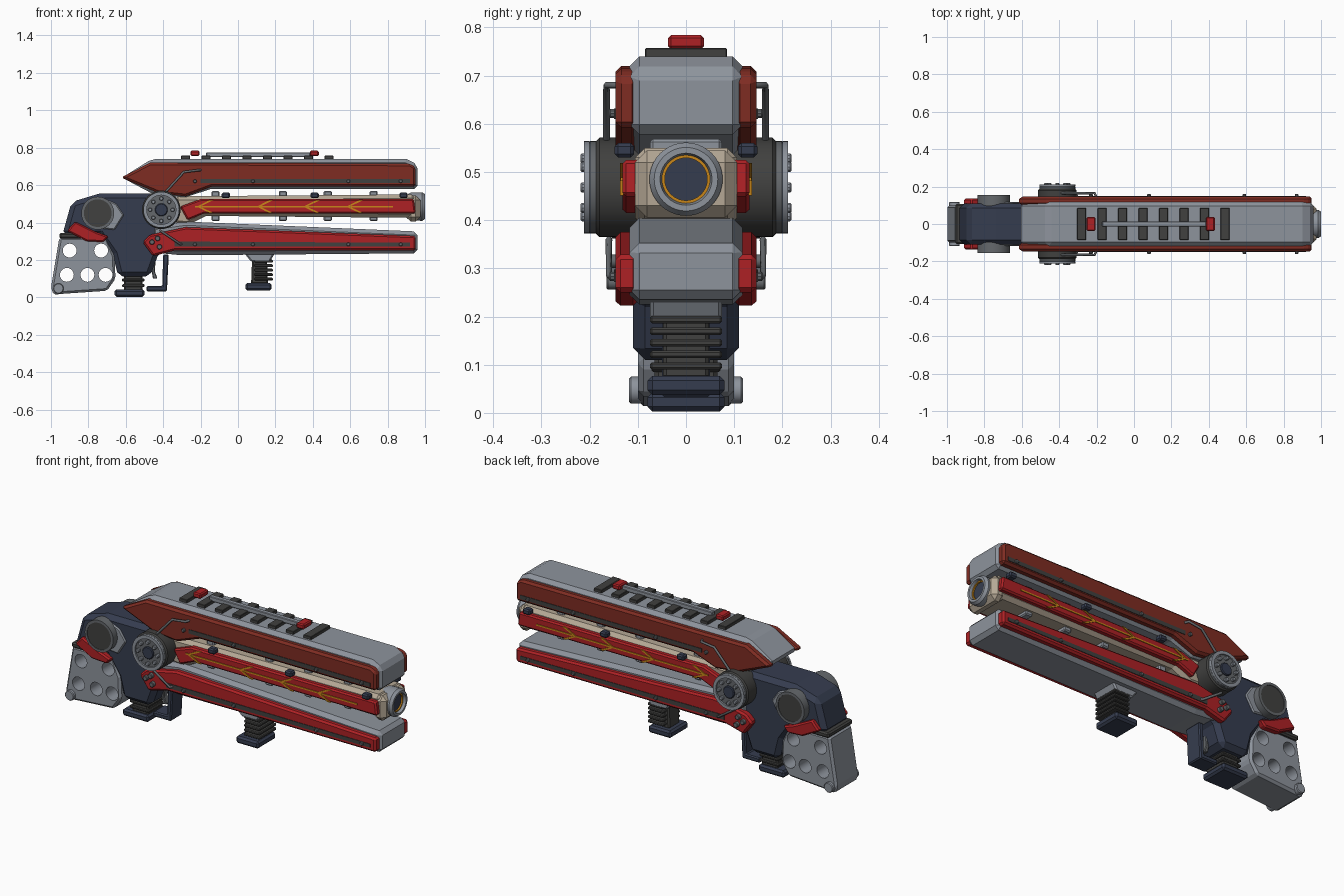
import bpy, bmesh, math
from mathutils import Matrix, Vector

cube = bpy.data.objects.get("Cube")
if cube:
    bpy.data.objects.remove(cube, do_unlink=True)


def material(name, r, g, b):
    m = bpy.data.materials.new(name)
    m.use_nodes = True
    m.diffuse_color = (r, g, b, 1)
    m.node_tree.nodes["Principled BSDF"].inputs["Base Color"].default_value = (r, g, b, 1)
    return m


GREY = material("body grey", 0.27, 0.295, 0.335)
STEEL = material("dark steel", 0.13, 0.14, 0.15)
BLACK = material("charcoal", 0.052, 0.052, 0.05)
NAVY = material("navy", 0.036, 0.046, 0.078)
RED = material("bright red", 0.42, 0.015, 0.018)
RUST = material("rust red", 0.21, 0.025, 0.016)
BEIGE = material("beige", 0.46, 0.39, 0.3)
AMBER = material("amber", 0.58, 0.24, 0.01)


def finish(name, bm, mat, bevel=0.0, smooth=False):
    bmesh.ops.recalc_face_normals(bm, faces=bm.faces)
    mesh = bpy.data.meshes.new(name)
    bm.to_mesh(mesh)
    bm.free()
    mesh.materials.append(mat)
    ob = bpy.data.objects.new(name, mesh)
    bpy.context.collection.objects.link(ob)
    if bevel:
        mod = ob.modifiers.new("chamfer", "BEVEL")
        mod.width = bevel
        mod.segments = 1
        mod.limit_method = "ANGLE"
    if smooth:
        bpy.ops.object.select_all(action="DESELECT")
        ob.select_set(True)
        bpy.context.view_layer.objects.active = ob
        bpy.ops.object.shade_smooth_by_angle(angle=math.radians(35))
    return ob


def prism(name, pts, y0, y1, mat, bevel=0.0):
    """Side outline in x and z, extruded from y0 to y1."""
    bm = bmesh.new()
    face = bm.faces.new([bm.verts.new((x, y0, z)) for x, z in pts])
    ext = bmesh.ops.extrude_face_region(bm, geom=[face])
    verts = [v for v in ext["geom"] if isinstance(v, bmesh.types.BMVert)]
    bmesh.ops.translate(bm, verts=verts, vec=(0, y1 - y0, 0))
    return finish(name, bm, mat, bevel)


def box(name, x0, x1, y0, y1, z0, z1, mat, bevel=0.0):
    return prism(name, [(x0, z0), (x1, z0), (x1, z1), (x0, z1)], y0, y1, mat, bevel)


def lathe(name, profile, direction, origin, mat, steps=40):
    """Turn (radius, distance) points around an axis through origin."""
    bm = bmesh.new()
    verts = [bm.verts.new((r, 0, t)) for r, t in profile]
    edges = [bm.edges.new((a, b)) for a, b in zip(verts, verts[1:])]
    bmesh.ops.spin(bm, geom=verts + edges, cent=(0, 0, 0), axis=(0, 0, 1),
                   angle=math.tau, steps=steps)
    bmesh.ops.remove_doubles(bm, verts=bm.verts, dist=0.0001)
    turn = Vector((0, 0, 1)).rotation_difference(Vector(direction)).to_matrix().to_4x4()
    bm.transform(Matrix.Translation(origin) @ turn)
    return finish(name, bm, mat, smooth=True)


def disc(name, x, z, r, y0, y1, s, mat, rim=0.004, steps=40):
    lathe(name, [(0, y0), (r, y0), (r, y1 - rim), (r - rim, y1), (0, y1)],
          (0, s, 0), (x, 0, z), mat, steps)


def rod(name, points, r, mat):
    curve = bpy.data.curves.new(name, "CURVE")
    curve.dimensions = "3D"
    curve.bevel_depth = r
    curve.bevel_resolution = 1
    curve.use_fill_caps = True
    sp = curve.splines.new("POLY")
    sp.points.add(len(points) - 1)
    for p, co in zip(sp.points, points):
        p.co = (*co, 1)
    curve.materials.append(mat)
    bpy.context.collection.objects.link(bpy.data.objects.new(name, curve))


# Upper and lower shrouds
prism("upper_shroud", [(-.62, .64), (-.46, .74), (.9, .74), (.96, .71), (.96, .578),
      (-.15, .578), (-.28, .535), (-.45, .55)], -.117, .117, GREY, .02)
prism("lower_shroud", [(-.46, .24), (-.3, .225), (.96, .235), (.96, .352),
      (-.28, .405), (-.46, .38)], -.117, .117, GREY, .02)

# Receiver with pistol grip
prism("receiver", [(-.94, .33), (-.89, .51), (-.74, .555), (-.34, .555), (-.34, .3),
      (-.43, .22), (-.47, .11), (-.64, .11), (-.67, .23), (-.74, .33)],
      -.11, .11, NAVY, .025)
box("grip_core", -.61, -.51, -.065, .065, .035, .125, BLACK, .008)
for i in range(2):
    box("grip_rib", -.62, -.5, -.072, .072, .055 + i * .03, .07 + i * .03, BLACK, .004)
box("grip_foot", -.66, -.5, -.08, .08, .003, .042, NAVY, .01)
prism("trigger_guard", [(-.49, .032), (-.38, .032), (-.37, .23), (-.4, .23),
      (-.405, .06), (-.49, .06)], -.05, .05, NAVY, .006)
prism("trigger", [(-.47, .2), (-.44, .2), (-.445, .14), (-.43, .1), (-.455, .1)],
      -.018, .018, STEEL, .004)

# Pierced stock
stock = prism("stock", [(-.955, .32), (-1, .05), (-.985, .012), (-.95, .018),
              (-.7, .035), (-.655, .1), (-.66, .22), (-.7, .32)], -.1, .1, GREY, .012)
for x, z in [(-.9, .25), (-.732, .25), (-.915, .12), (-.805, .12), (-.708, .12)]:
    cutter = lathe("hole_cutter", [(0, -.3), (.037, -.3), (.037, .3), (0, .3)],
                   (0, 1, 0), (x, 0, z), GREY, 24)
    cutter.hide_render = True
    mod = stock.modifiers.new("hole", "BOOLEAN")
    mod.operation = "DIFFERENCE"
    mod.solver = "EXACT"
    mod.object = cutter
graph = bpy.context.evaluated_depsgraph_get()
cut_mesh = bpy.data.meshes.new_from_object(stock.evaluated_get(graph))
stock.modifiers.clear()
stock.data = cut_mesh
for ob in [o for o in bpy.data.objects if o.name.startswith("hole_cutter")]:
    bpy.data.objects.remove(ob, do_unlink=True)
box("stock_gasket", -.955, -.72, -.108, .108, .315, .345, BLACK, .008)

# Barrel housing, clamps and muzzle
prism("barrel_housing", [(-.34, .54), (.95, .55), (.95, .425), (-.17, .435), (-.27, .385),
      (-.34, .39)], -.106, .106, BEIGE, .02)
for x in (-.12, .24, .48, .725):
    box("barrel_clamp", x - .022, x + .022, -.075, .075, .408, .568, GREY, .006)
box("muzzle_block", .9, .975, -.106, .106, .405, .545, BEIGE, .025)
lathe("muzzle_ring", [(.06, .9), (.074, .92), (.076, .985), (.066, 1), (.054, 1), (.05, .985),
      (.05, .97)], (1, 0, 0), (0, 0, .485), GREY)
lathe("muzzle_glow", [(.051, .975), (.051, .985), (.044, .985), (.044, .975)],
      (1, 0, 0), (0, 0, .485), AMBER)
lathe("muzzle_bore", [(.052, .977), (0, .977)], (1, 0, 0), (0, 0, .485), NAVY)

# Fore grip
prism("fore_grip_mount", [(.03, .24), (.2, .24), (.17, .19), (.07, .19)], -.075, .075, GREY, .008)
prism("fore_grip_core", [(.075, .2), (.155, .2), (.16, .07), (.07, .07)], -.048, .048, BLACK, .008)
for i in range(5):
    z = .09 + i * .024
    box("fore_grip_rib", .088, .186, -.075, .075, z, z + .015, BLACK, .004)
box("fore_grip_foot", .04, .18, -.08, .08, .037, .077, NAVY, .01)

# Top rail
for i in range(8):
    x = -.28 + i * .1095
    box("rail_slat", x - .024, x + .024, -.085, .085, .735, .757, BLACK, .002)
box("rail_bar", -.17, .385, -.013, .013, .75, .775, GREY, .003)
for x in (-.23, .408):
    box("rail_sight", x - .024, x + .024, -.037, .037, .755, .784, RED, .006)

# Paired side parts
UPPER = [(-.625, .64), (-.47, .72), (.92, .715), (.95, .695), (.95, .592),
         (-.14, .592), (-.28, .54), (-.42, .555)]
LOWER = [(-.51, .295), (-.455, .22), (-.34, .25), (.95, .25), (.95, .328),
         (-.28, .375), (-.47, .335)]
STRIP = [(-.31, .485), (-.2, .525), (.94, .525), (.95, .449), (-.18, .449), (-.27, .412)]
for s in (1, -1):
    prism("upper_panel", UPPER, s * .1, s * .146, RUST, .012)
    prism("lower_panel", LOWER, s * .1, s * .146, RED, .01)
    prism("barrel_strip", STRIP, s * .09, s * .132, RED, .008)
    box("upper_slot", -.2, .92, s * .14, s * .149, .61, .632, BLACK)
    prism("lower_slot", [(-.34, .272), (.92, .272), (.92, .292), (-.34, .298)],
          s * .14, s * .149, BLACK)

    # Bolts along the panels
    for x in (-.23, .08, .59, .87):
        disc("upper_bolt", x, .621, .01, .14, .16, s, STEEL, .003, 10)
        disc("lower_bolt", x, .283, .01, .14, .16, s, STEEL, .003, 10)
    for x, z in ((-.46, .295), (-.42, .27), (-.43, .315)):
        disc("joint_bolt", x, z, .014, .14, .165, s, STEEL, .003, 12)

    # Painted arrows and clips on the barrel
    box("arrow_line", -.23, .83, s * .13, s * .136, .481, .489, AMBER)
    for x in (-.22, .1, .35, .58):
        for d in (1, -1):
            prism("arrow_head", [(x, .485), (x + .018, .485), (x + .088, .485 + d * .034),
                  (x + .066, .485 + d * .034)], s * .13, s * .137, AMBER)
    for x in (-.065, .41, .885):
        box("barrel_clip", x - .022, x + .022, s * .108, s * .148, .53, .56, NAVY, .007)

    # Side wheel
    disc("wheel_tyre", -.41, .468, .103, .09, .19, s, BLACK, .01)
    disc("wheel_plate", -.41, .468, .096, .185, .203, s, STEEL)
    lathe("wheel_rim", [(.096, .2), (.096, .212), (.078, .212), (.078, .2)],
          (0, s, 0), (-.41, 0, .468), GREY)
    disc("wheel_hub", -.41, .468, .034, .2, .212, s, NAVY)
    for i in range(8):
        a = math.tau * i / 8
        disc("wheel_bolt", -.41 + .06 * math.cos(a), .468 + .06 * math.sin(a),
             .011, .2, .219, s, GREY, .003, 10)

    # Rods beside the wheel
    rod("upper_rod", [(-.39, s * .165, .56), (-.29, s * .165, .67), (-.21, s * .165, .68),
        (-.2, s * .14, .68)], .007, STEEL)
    rod("lower_rod", [(-.42, s * .16, .36), (-.31, s * .16, .285), (-.3, s * .14, .285)], .007, STEEL)

    # Rear pivot, bracket, fin and stock pin
    disc("rear_pivot", -.75, .45, .087, .09, .152, s, BLACK, .008)
    lathe("rear_pivot_ring", [(.088, .1), (.088, .155), (.074, .155), (.074, .148)],
          (0, s, 0), (-.75, 0, .45), STEEL)
    prism("rear_bracket", [(-.72, .53), (-.65, .5), (-.61, .44), (-.66, .36), (-.75, .37)],
          s * .09, s * .118, GREY, .006)
    prism("rear_fin", [(-.915, .355), (-.87, .405), (-.76, .35), (-.69, .325), (-.72, .295), (-.81, .3)],
          s * .09, s * .135, RED, .008)
    disc("stock_pin", -.96, .047, .028, .09, .118, s, GREY, .004, 20)
